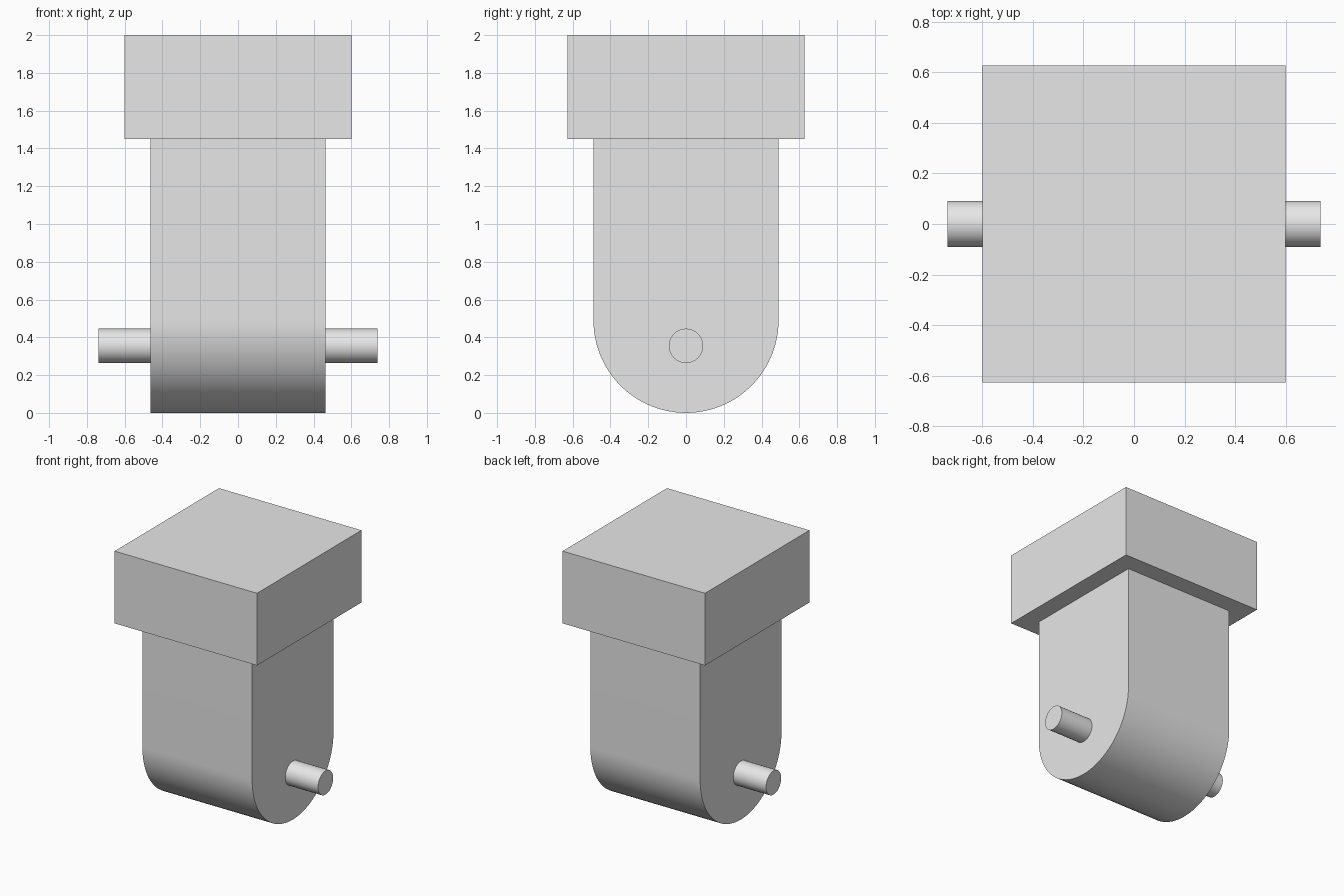
import bpy
import bmesh
from math import pi, sin, cos, radians

cube = bpy.data.objects.get("Cube")
if cube:
    bpy.data.objects.remove(cube, do_unlink=True)

# One plain grey for every part
GREY = (0.8, 0.8, 0.8, 1)
grey = bpy.data.materials.new("light grey")
grey.use_nodes = True
grey.diffuse_color = GREY
shader = next(n for n in grey.node_tree.nodes if n.type == 'BSDF_PRINCIPLED')
shader.inputs["Base Color"].default_value = GREY


def extrude_along_x(name, profile, half_length):
    """Solid prism from a (y, z) outline, centred on x = 0."""
    bm = bmesh.new()
    face = bm.faces.new([bm.verts.new((-half_length, y, z)) for y, z in profile])
    result = bmesh.ops.extrude_face_region(bm, geom=[face])
    moved = [v for v in result["geom"] if isinstance(v, bmesh.types.BMVert)]
    bmesh.ops.translate(bm, verts=moved, vec=(2 * half_length, 0, 0))
    bmesh.ops.recalc_face_normals(bm, faces=bm.faces)
    mesh = bpy.data.meshes.new(name)
    bm.to_mesh(mesh)
    bm.free()
    mesh.materials.append(grey)
    obj = bpy.data.objects.new(name, mesh)
    bpy.context.collection.objects.link(obj)
    bpy.ops.object.select_all(action='DESELECT')
    obj.select_set(True)
    bpy.context.view_layer.objects.active = obj
    bpy.ops.object.shade_smooth_by_angle(angle=radians(30))
    return obj


def arc(radius, centre_z, start, sweep, steps):
    angles = [start + sweep * i / steps for i in range(steps + 1)]
    return [(radius * cos(a), centre_z + radius * sin(a)) for a in angles]


# Block head
extrude_along_x("head_block", [(-0.628, 1.45), (0.628, 1.45), (0.628, 2), (-0.628, 2)], 0.6)

# Shank with a half-round lower end, seated slightly into the head
shank = arc(0.49, 0.49, pi, pi, 48) + [(0.49, 1.47), (-0.49, 1.47)]
extrude_along_x("rounded_shank", shank, 0.462)

# Cross pin through the shank
extrude_along_x("cross_pin", arc(0.091, 0.355, 0, 2 * pi, 48)[:-1], 0.738)
